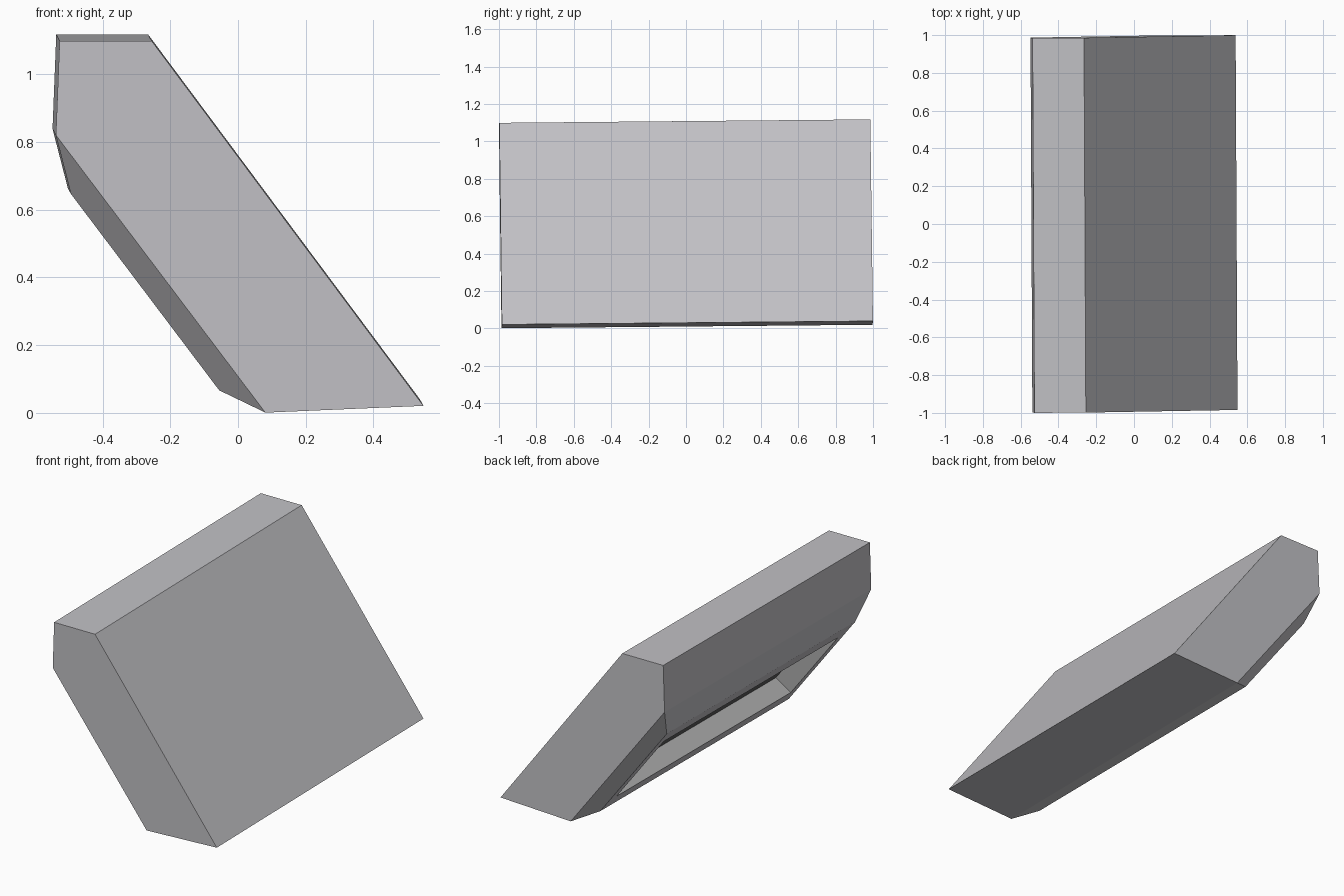
import bpy
import bmesh
from mathutils import Matrix, Vector

cube = bpy.data.objects.get("Cube")
if cube:
    bpy.data.objects.remove(cube, do_unlink=True)


def make_material(name, red, green, blue):
    mat = bpy.data.materials.new(name)
    mat.use_nodes = True
    colour = (red, green, blue, 1)
    mat.diffuse_color = colour
    mat.node_tree.nodes["Principled BSDF"].inputs["Base Color"].default_value = colour
    return mat


MATERIALS = [
    make_material("housing_grey", 0.54, 0.535, 0.56),
    make_material("recess_grey", 0.44, 0.44, 0.44),
    make_material("recess_floor_dark", 0.11, 0.11, 0.11),
]
HOUSING, RECESS, FLOOR = range(3)

HALF_WIDTH = 0.992
# Side profile (x, z): rear top, screen top, screen bottom, base, rear edge
PROFILE = [(-0.532, 1.108), (-0.26, 1.108), (0.543, 0.03), (0.076, 0.01), (-0.543, 0.83)]

bm = bmesh.new()


def side_row(points, y):
    return [bm.verts.new((x, y, z)) for x, z in points]


def rear_ring(low, high, half):
    """Rectangle of four vertices on the sloping rear."""
    a, b = side_row([low, high], -half)
    c, d = side_row([low, high], half)
    return [a, b, d, c]


def bridge(ring_a, ring_b, material):
    for i in range(4):
        j = (i + 1) % 4
        face = bm.faces.new((ring_a[i], ring_a[j], ring_b[j], ring_b[i]))
        face.material_index = material


# Housing sides, top, screen and base; the rear slope stays open
front = side_row(PROFILE, -HALF_WIDTH)
back = side_row(PROFILE, HALF_WIDTH)
bm.faces.new(front)
bm.faces.new(back)
for i in (0, 1, 2, 4):
    j = (i + 1) % 5
    bm.faces.new((front[i], front[j], back[j], back[i]))

# Tapered rear, flat rim and recessed tray
low, high = Vector((-0.06, 0.075)), Vector((-0.498, 0.655))
slope = (high - low).normalized()
inward = Vector((slope.y, -slope.x))
rim_low, rim_high = low + slope * 0.1, high - slope * 0.11
depth = inward * 0.115
outer = [front[3], front[4], back[4], back[3]]
rim = rear_ring(low, high, 0.905)
opening = rear_ring(rim_low, rim_high, 0.835)
tray = rear_ring(rim_low + depth, rim_high + depth, 0.825)
bridge(outer, rim, HOUSING)
bridge(rim, opening, HOUSING)
bridge(opening, tray, RECESS)
bm.faces.new(tray).material_index = FLOOR

# Slight lean of the whole housing about its middle
middle = Vector((0, 0, 0.555))
lean = Matrix.Rotation(0.005, 3, "Z") @ Matrix.Rotation(0.0093, 3, "X")
bmesh.ops.rotate(bm, verts=bm.verts, cent=middle, matrix=lean)
bmesh.ops.recalc_face_normals(bm, faces=bm.faces)

mesh = bpy.data.meshes.new("slanted_housing")
bm.to_mesh(mesh)
bm.free()
for material in MATERIALS:
    mesh.materials.append(material)
housing = bpy.data.objects.new("slanted_housing", mesh)
bpy.context.collection.objects.link(housing)
